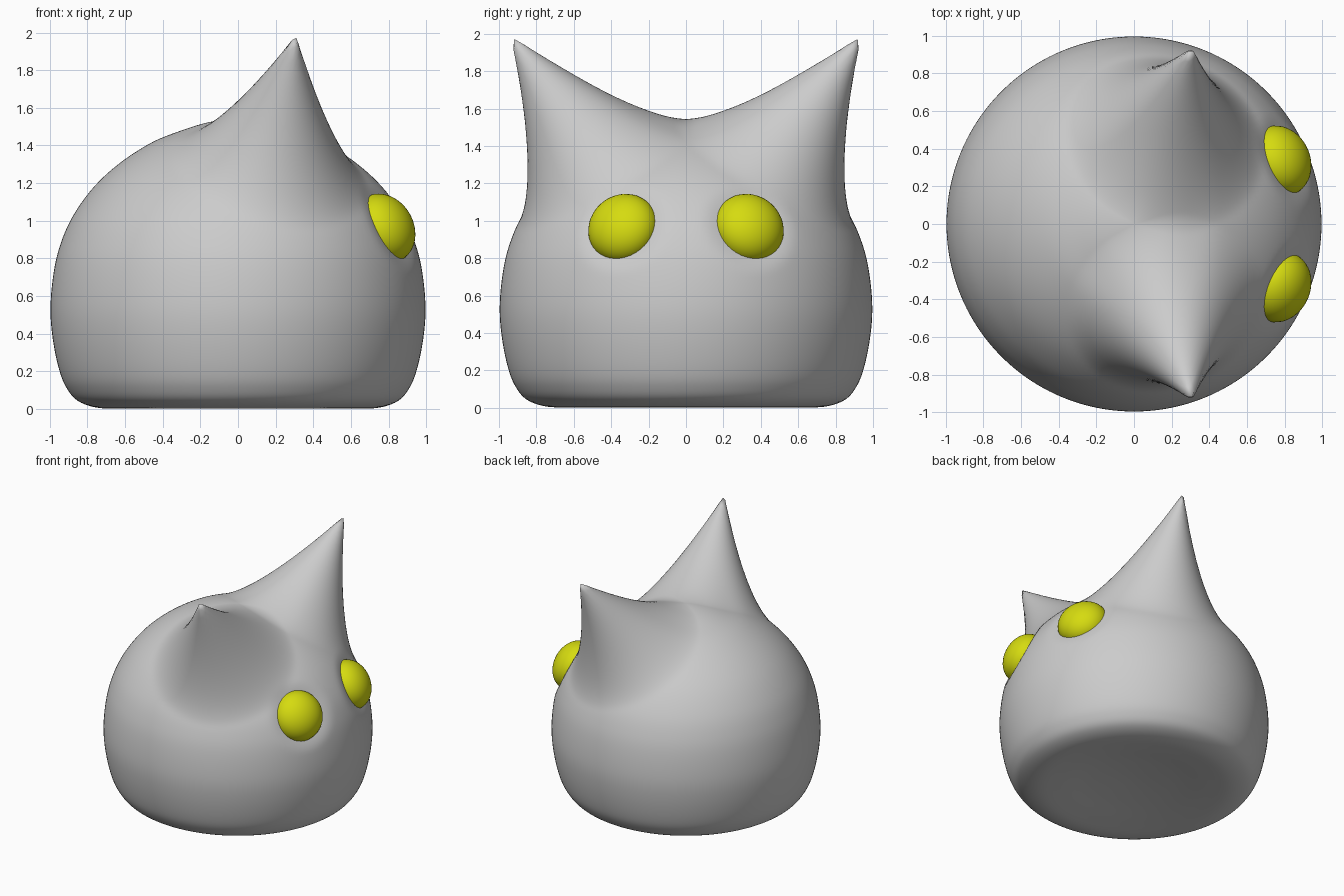
import bpy, bmesh, math
from mathutils import Vector

if "Cube" in bpy.data.objects:
    bpy.data.objects.remove(bpy.data.objects["Cube"])

SEG, STEPS = 160, 7

# body outline: radius, height from bottom centre to top centre
PROFILE = [(0, 0.06), (0.3, 0.045), (0.55, 0.015), (0.72, 0.004), (0.845, 0.04),
           (0.912, 0.115), (0.953, 0.22), (0.985, 0.38), (0.996, 0.54), (0.98, 0.72),
           (0.945, 0.87), (0.88, 1.02), (0.77, 1.175), (0.63, 1.305), (0.46, 1.415),
           (0.3, 1.48), (0.15, 1.525), (0, 1.545)]


def smooth_curve(points):
    pts = [Vector(p) for p in points]
    pts = [Vector((-pts[1].x, pts[1].y))] + pts + [Vector((-pts[-2].x, pts[-2].y))]
    out = []
    for a, b, c, d in zip(pts, pts[1:], pts[2:], pts[3:]):
        for k in range(STEPS):
            t = k / STEPS
            out.append(0.5 * (2 * b + (c - a) * t + (2 * a - 5 * b + 4 * c - d) * t * t
                              + (3 * b - a - 3 * c + d) * t ** 3))
    return out + [pts[-2]]


def finish(bm, name, material=None):
    mesh = bpy.data.meshes.new(name)
    bmesh.ops.recalc_face_normals(bm, faces=bm.faces)
    for f in bm.faces:
        f.smooth = True
    bm.to_mesh(mesh)
    bm.free()
    obj = bpy.data.objects.new(name, mesh)
    bpy.context.collection.objects.link(obj)
    if material:
        mesh.materials.append(material)
    return obj


# revolved body
bm = bmesh.new()
rings = []
for p in smooth_curve(PROFILE):
    rings.append([bm.verts.new((p.x * math.cos(2 * math.pi * i / SEG),
                                p.x * math.sin(2 * math.pi * i / SEG), p.y))
                  for i in range(SEG)])
for lo, hi in zip(rings, rings[1:]):
    for i in range(SEG):
        j = (i + 1) % SEG
        bm.faces.new((lo[i], lo[j], hi[j], hi[i]))
bmesh.ops.remove_doubles(bm, verts=bm.verts, dist=0.0005)

# ears pulled out of the body as cones, shallow sockets pressed in
EAR_R = 0.55
eye_axis = Vector((0.80, 0.38, 0.46)).normalized()
for v in bm.verts:
    start = v.co.copy()
    move = Vector()
    for s in (-1, 1):
        base = Vector((0.2, 0.50 * s, 1.37))
        tip = Vector((0.305, 0.925 * s, 1.97))
        d = max(0, (start - base).length - 0.01)
        if d < EAR_R:
            move += (tip - base) * (1 - d / EAR_R) ** 1.8
        d = (start - Vector((0.82, 0.34 * s, 0.97))).length / 0.28
        if d < 1:
            move -= Vector((eye_axis.x, eye_axis.y * s, eye_axis.z)) * 0.05 * (1 - d * d) ** 2
    v.co = start + move
finish(bm, "body_with_ears")

# eyes
yellow = bpy.data.materials.new("eye_yellow")
yellow.diffuse_color = (0.67, 0.71, 0.005, 1)
yellow.use_nodes = True
yellow.node_tree.nodes["Principled BSDF"].inputs["Base Color"].default_value = yellow.diffuse_color
for s, name in ((-1, "eye_left"), (1, "eye_right")):
    bm = bmesh.new()
    bmesh.ops.create_uvsphere(bm, u_segments=40, v_segments=24, radius=1)
    eye = finish(bm, name, yellow)
    eye.scale = (0.192, 0.192, 0.15)
    eye.location = (0.776, 0.336 * s, 0.96)
    eye.rotation_euler = Vector((eye_axis.x, eye_axis.y * s, eye_axis.z)).to_track_quat('Z', 'Y').to_euler()
